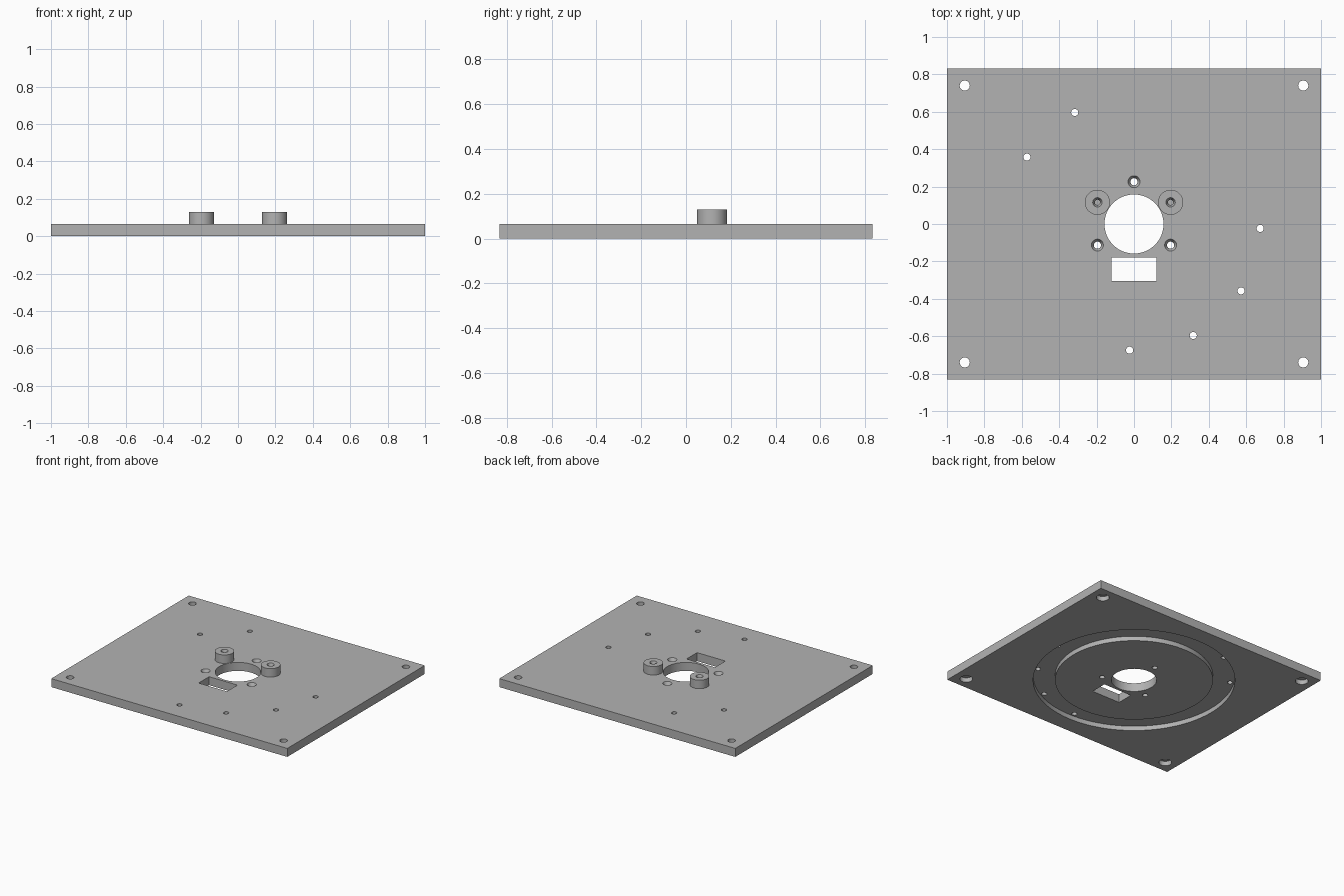
import bpy, bmesh, math

if "Cube" in bpy.data.objects:
    bpy.data.objects.remove(bpy.data.objects["Cube"])

T, BOSS_TOP = 0.065, 0.13      # plate thickness, boss height
HX, HY = 1.0, 0.832            # plate half sizes

grey = bpy.data.materials.new("plain grey")
grey.diffuse_color = (0.45, 0.45, 0.45, 1)
grey.use_nodes = True
grey.node_tree.nodes["Principled BSDF"].inputs["Base Color"].default_value = grey.diffuse_color


def make(name, bm):
    bmesh.ops.recalc_face_normals(bm, faces=bm.faces[:])
    me = bpy.data.meshes.new(name)
    bm.to_mesh(me)
    bm.free()
    me.materials.append(grey)
    ob = bpy.data.objects.new(name, me)
    bpy.context.collection.objects.link(ob)
    return ob


def add_box(bm, x0, x1, y0, y1, z0, z1):
    vs = bmesh.ops.create_cube(bm, size=1)["verts"]
    for v in vs:
        v.co = ((x0 + x1) / 2 + v.co.x * (x1 - x0),
                (y0 + y1) / 2 + v.co.y * (y1 - y0),
                (z0 + z1) / 2 + v.co.z * (z1 - z0))


def add_turned(bm, x, y, profile, n=32, closed=False):
    """Revolve (radius, z) points about a vertical axis; cap ends, or close into a ring."""
    rings = [[bm.verts.new((x + r * math.cos(2 * math.pi * i / n),
                            y + r * math.sin(2 * math.pi * i / n), z)) for i in range(n)]
             for r, z in profile]
    pairs = list(zip(rings, rings[1:]))
    if closed:
        pairs.append((rings[-1], rings[0]))
    else:
        bm.faces.new(rings[0][::-1])
        bm.faces.new(rings[-1])
    for a, b in pairs:
        for i in range(n):
            j = (i + 1) % n
            bm.faces.new((a[i], a[j], b[j], b[i]))


def polar(r, deg):
    return r * math.cos(math.radians(deg)), r * math.sin(math.radians(deg))


def cut(target, bm):
    cutter = make("cutter", bm)
    mod = target.modifiers.new("cut", "BOOLEAN")
    mod.operation, mod.solver, mod.object = "DIFFERENCE", "EXACT", cutter
    bpy.context.view_layer.objects.active = target
    bpy.ops.object.modifier_apply(modifier=mod.name)
    bpy.data.objects.remove(cutter)


# Base plate
bm = bmesh.new()
add_box(bm, -HX, HX, -HY, HY, 0, T)
plate = make("base_plate", bm)

# Ring groove in the underside
bm = bmesh.new()
add_turned(bm, 0, 0, [(0.55, -0.05), (0.703, -0.05), (0.703, 0.035), (0.55, 0.035)], 96, True)
cut(plate, bm)

# Through openings: centre bore, slot, corner holes, groove holes, countersunk holes
bm = bmesh.new()
add_turned(bm, 0, 0, [(0.158, -0.1), (0.158, 0.2)], 64)
add_box(bm, -0.12, 0.12, -0.305, -0.178, -0.1, 0.2)
for sx in (-1, 1):
    for sy in (-1, 1):
        add_turned(bm, sx * 0.905, sy * 0.74,
                   [(0.045, -0.05), (0.045, 0.035), (0.027, 0.035), (0.027, 0.2)])
for deg in (118, 148, -2, -32, -62, -92):
    add_turned(bm, *polar(0.675, deg), [(0.019, -0.1), (0.019, 0.2)], 24)
for deg in (90, 210, 330):
    add_turned(bm, *polar(0.226, deg),
               [(0.019, -0.1), (0.019, T - 0.025), (0.032, T), (0.032, 0.2)])
cut(plate, bm)

# Raised bosses with blind screw holes
bosses = []
for name, deg in (("right_boss", 30), ("left_boss", 150)):
    x, y = polar(0.226, deg)
    y += 0.003
    bm = bmesh.new()
    add_turned(bm, x, y, [(0.067, T), (0.067, BOSS_TOP), (0.025, BOSS_TOP),
                          (0.014, BOSS_TOP - 0.025), (0.014, T + 0.005)], 48)
    bosses.append(make(name, bm))

# Smooth round walls, crisp edges
for ob in [plate] + bosses:
    bpy.ops.object.select_all(action="DESELECT")
    ob.select_set(True)
    bpy.context.view_layer.objects.active = ob
    bpy.ops.object.shade_smooth_by_angle(angle=math.radians(25))
